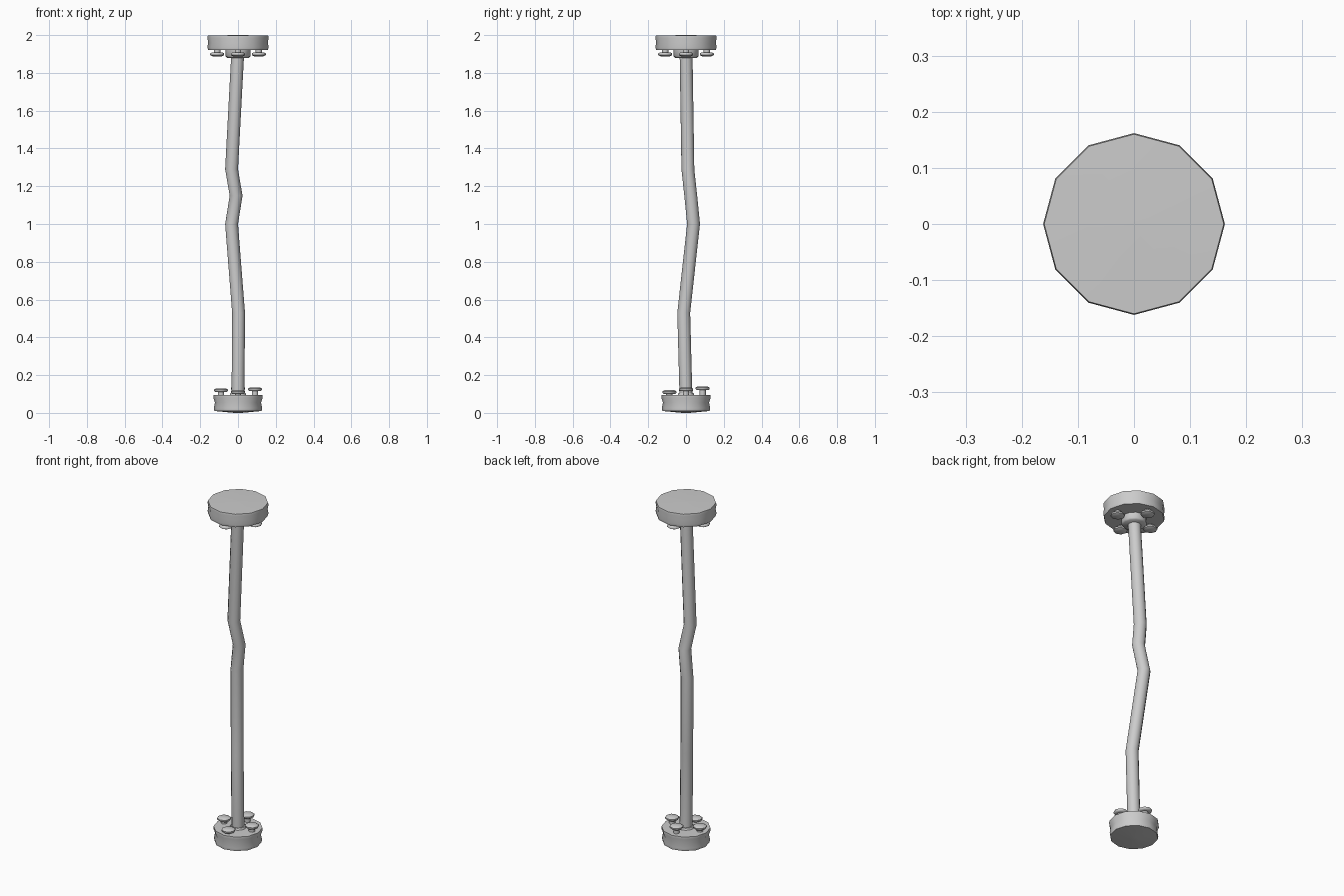
import bpy, bmesh, math
from math import cos, sin, pi

if "Cube" in bpy.data.objects:
    bpy.data.objects.remove(bpy.data.objects["Cube"], do_unlink=True)

grey = bpy.data.materials.new("plain grey")
grey.use_nodes = True
colour = (0.6, 0.6, 0.6, 1)
grey.diffuse_color = colour
grey.node_tree.nodes["Principled BSDF"].inputs["Base Color"].default_value = colour


def loft(name, rings, sides=12, angle=50):
    """Join round rings (x, y, z, radius) into a closed solid."""
    bm = bmesh.new()
    loops = []
    for x, y, z, r in rings:
        loops.append([bm.verts.new((x + r * cos(2 * pi * i / sides),
                                    y + r * sin(2 * pi * i / sides), z))
                      for i in range(sides)])
    for low, high in zip(loops, loops[1:]):
        for i in range(sides):
            j = (i + 1) % sides
            bm.faces.new((low[i], low[j], high[j], high[i]))
    bm.faces.new(loops[0])
    bm.faces.new(loops[-1])
    bmesh.ops.recalc_face_normals(bm, faces=bm.faces)
    mesh = bpy.data.meshes.new(name)
    bm.to_mesh(mesh)
    bm.free()
    mesh.materials.append(grey)
    obj = bpy.data.objects.new(name, mesh)
    bpy.context.collection.objects.link(obj)
    bpy.ops.object.select_all(action='DESELECT')
    obj.select_set(True)
    bpy.context.view_layer.objects.active = obj
    bpy.ops.object.shade_smooth_by_angle(angle=math.radians(angle))
    return obj


def turned(name, profile, x=0, y=0, sides=12):
    return loft(name, [(x, y, z, r) for z, r in profile], sides)


# Bent pipe
path = [(0, 0, 0.08), (0.003, -0.012, 0.53), (-0.034, 0.04, 1.0),
        (-0.01, 0.025, 1.15), (-0.034, 0.01, 1.29), (0, 0, 1.93)]
loft("pipe", [(x, y, z, 0.034) for x, y, z in path])

# End caps with a slightly pinched rim
turned("bottom_cap", [(0, 0.02), (0.01, 0.125), (0.025, 0.128), (0.055, 0.122),
                      (0.08, 0.131), (0.094, 0.13)])
turned("top_cap", [(1.92, 0.158), (1.935, 0.162), (1.96, 0.158),
                   (1.985, 0.162), (1.997, 0.16), (2.0, 0.02)])

# Collars where the pipe meets the caps
turned("bottom_collar", [(0.09, 0.046), (0.104, 0.04)])
turned("top_collar", [(1.88, 0.058), (1.888, 0.066), (1.925, 0.066)])


def bolt(name, x, y, base, tip):
    """Shank from the cap surface, flat rounded head at the tip."""
    step = 0.02 if tip > base else -0.02
    head = tip - step
    turned(name, [(base, 0.017), (head, 0.017), (head, 0.03),
                  (head + step * 0.3, 0.037), (head + step * 0.7, 0.037),
                  (tip, 0.026)], x, y, 8)


# Four bolts on each cap, standing at slightly uneven heights
directions = {"left": (1, 0), "right": (-1, 0), "back": (0, 1), "front": (0, -1)}
bottom_tips = {"left": 0.135, "right": 0.13, "back": 0.14, "front": 0.12}
for side, (dx, dy) in directions.items():
    bolt("bottom_bolt_" + side, dx * 0.09, dy * 0.088, 0.09, bottom_tips[side])
    bolt("top_bolt_" + side, dx * 0.11, dy * 0.11, 1.925, 1.888)
